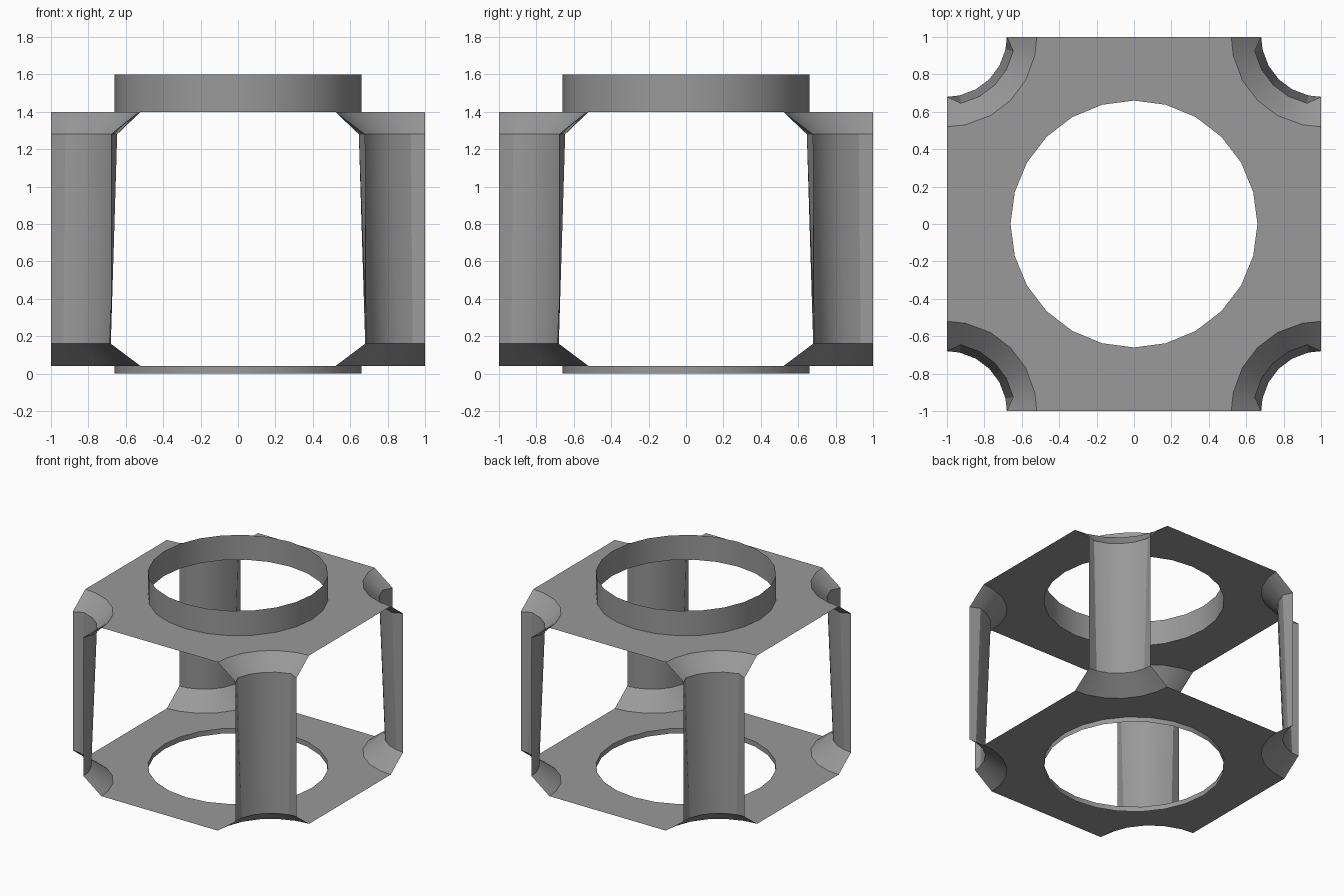
import bpy
import bmesh
from math import sin, cos, radians, tau

cube = bpy.data.objects.get("Cube")
if cube:
    bpy.data.objects.remove(cube, do_unlink=True)

# Levels and radii
BOTTOM, LOWER, POST_LOW, POST_HIGH, UPPER, TOP = 0, 0.04, 0.16, 1.28, 1.40, 1.60
HOLE, FLARE, POST, WIDE = 0.66, 0.48, 0.32, 0.362
SIDES = 24
ANGLES = [radians(a) for a in (0, 12, 29, 45, 61, 78, 90)]

grey = bpy.data.materials.new("mid grey")
grey.use_nodes = True
colour = (0.32, 0.32, 0.32, 1)
grey.diffuse_color = colour
grey.node_tree.nodes["Principled BSDF"].inputs["Base Color"].default_value = colour


def finish(name, bm):
    """Turn a bmesh into a shaded object."""
    mesh = bpy.data.meshes.new(name)
    bm.to_mesh(mesh)
    bm.free()
    mesh.materials.append(grey)
    obj = bpy.data.objects.new(name, mesh)
    bpy.context.collection.objects.link(obj)
    bpy.ops.object.select_all(action='DESELECT')
    obj.select_set(True)
    bpy.context.view_layer.objects.active = obj
    bpy.ops.object.shade_smooth_by_angle(angle=radians(25))
    return obj


def turn(p, k):
    """Rotate a point by k quarter turns about z."""
    x, y, z = p
    for _ in range(k):
        x, y = -y, x
    return x, y, z


def corner_arc(r, z, end=None):
    """Concave arc about the corner at +x +y; the ends may have their own radius."""
    pts = []
    for i, a in enumerate(ANGLES):
        q = end if end and i in (0, len(ANGLES) - 1) else r
        pts.append((1 - q * sin(a), 1 - q * cos(a), z))
    return pts


def circle(z):
    return [(HOLE * cos(tau * i / SIDES), HOLE * sin(tau * i / SIDES), z)
            for i in range(SIDES)]


def plate(name, z, up):
    """Square plate with scooped corners and a round hole."""
    outline = [turn(p, k) for k in range(4) for p in corner_arc(FLARE, z)]
    bm = bmesh.new()
    edges = []
    for pts in (outline, circle(z)):
        vs = [bm.verts.new(p) for p in pts]
        edges += [bm.edges.new((vs[i - 1], vs[i])) for i in range(len(vs))]
    bmesh.ops.triangle_fill(bm, use_beauty=True, edges=edges, normal=(0, 0, up))
    for f in bm.faces:
        f.normal_update()
        if f.normal.z * up < 0:
            f.normal_flip()
    finish(name, bm)


def loft(name, rows, closed=False):
    """Skin a stack of point rows, listed from top to bottom."""
    bm = bmesh.new()
    grid = [[bm.verts.new(p) for p in row] for row in rows]
    n = len(rows[0])
    for a, b in zip(grid, grid[1:]):
        for i in range(n if closed else n - 1):
            j = (i + 1) % n
            bm.faces.new((a[i], b[i], b[j], a[j]))
    finish(name, bm)


# Plates
plate("upper_plate", UPPER, 1)
plate("lower_plate", LOWER, -1)

# Round collars at the holes
loft("upper_collar", [circle(TOP), circle(UPPER)], closed=True)
loft("lower_collar", [circle(LOWER), circle(BOTTOM)], closed=True)

# Corner posts: flared at both plates, slightly wider at the top
post_rows = [corner_arc(FLARE, UPPER), corner_arc(WIDE, POST_HIGH, POST),
             corner_arc(POST, POST_LOW), corner_arc(FLARE, LOWER)]
for k, place in enumerate(("back_left", "back_right", "front_right", "front_left")):
    loft(place + "_post", [[turn(p, k) for p in row] for row in post_rows])
